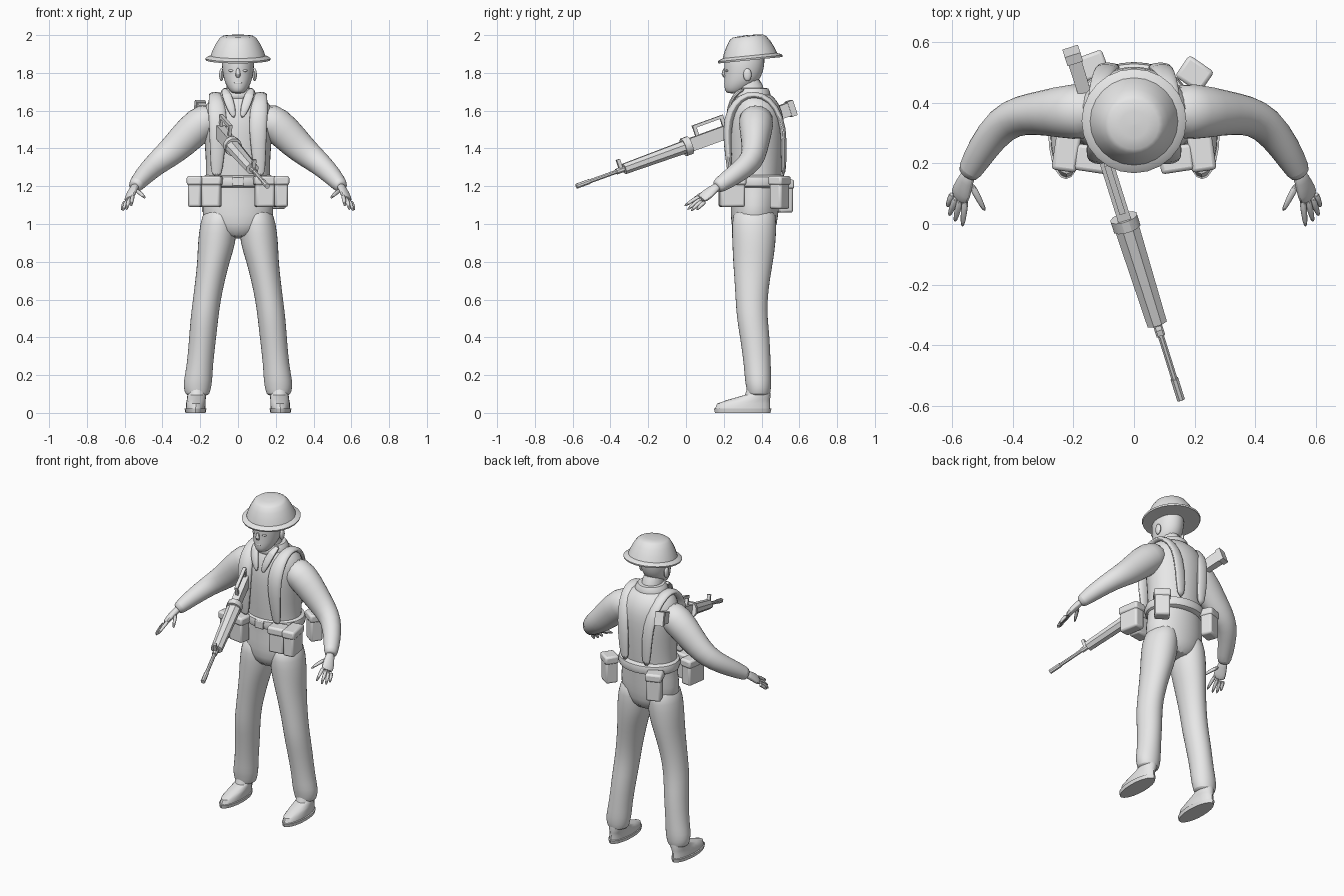
import bpy, bmesh, math
from mathutils import Vector, Matrix

grey = bpy.data.materials.new("plain_grey")
grey.diffuse_color = (0.8, 0.8, 0.8, 1)


def finish(name, bm, subsurf=0, angle=40, bevel=0):
    bmesh.ops.recalc_face_normals(bm, faces=bm.faces[:])
    me = bpy.data.meshes.new(name)
    bm.to_mesh(me)
    bm.free()
    me.materials.append(grey)
    ob = bpy.data.objects.new(name, me)
    bpy.context.collection.objects.link(ob)
    if bevel:
        mod = ob.modifiers.new("bevel", 'BEVEL')
        mod.width, mod.segments = bevel, 2
    if subsurf:
        mod = ob.modifiers.new("smooth", 'SUBSURF')
        mod.levels = mod.render_levels = subsurf
    bpy.ops.object.select_all(action='DESELECT')
    ob.select_set(True)
    bpy.context.view_layer.objects.active = ob
    bpy.ops.object.shade_smooth_by_angle(angle=math.radians(angle))
    return ob


def skin(name, rings, **kw):
    """Join rings of points with quads and cap both ends."""
    bm = bmesh.new()
    vs = [[bm.verts.new(p) for p in r] for r in rings]
    n = len(vs[0])
    for a, b in zip(vs, vs[1:]):
        for i in range(n):
            j = (i + 1) % n
            bm.faces.new((a[i], a[j], b[j], b[i]))
    bm.faces.new(vs[0])
    bm.faces.new(vs[-1])
    return finish(name, bm, **kw)


def loft(name, secs, n=16, **kw):
    """Level oval sections: z, cx, cy, rx, ry."""
    ang = [2 * math.pi * i / n for i in range(n)]
    return skin(name, [[(cx + rx * math.cos(a), cy + ry * math.sin(a), z) for a in ang]
                       for z, cx, cy, rx, ry in secs], **kw)


def tube(name, pts, radii, ref, n=12, **kw):
    """Sections square to a path; each radius pair is (along ref, across ref)."""
    pts = [Vector(p) for p in pts]
    rings = []
    k = math.sqrt(2) if n == 4 else 1
    for i, p in enumerate(pts):
        t = (pts[min(i + 1, len(pts) - 1)] - pts[max(i - 1, 0)]).normalized()
        u = Vector(ref)
        u = (u - t * u.dot(t)).normalized()
        v = t.cross(u)
        a, b = radii[i]
        rings.append([p + k * (u * a * math.cos(w) + v * b * math.sin(w))
                      for w in [2 * math.pi * (j + 0.5) / n for j in range(n)]])
    return skin(name, rings, **kw)


def box(name, loc, size, turn=0, bevel=0.012):
    bm = bmesh.new()
    bmesh.ops.create_cube(bm, size=1, matrix=Matrix.Translation(loc) @ Matrix.Rotation(turn, 4, 'Z')
                          @ Matrix.Diagonal((*size, 1)))
    return finish(name, bm, bevel=bevel)


def ball(name, loc, size):
    bm = bmesh.new()
    bmesh.ops.create_uvsphere(bm, u_segments=12, v_segments=8, radius=1,
                              matrix=Matrix.Translation(loc) @ Matrix.Diagonal((*size, 1)))
    return finish(name, bm)


# torso, neck, collar and head
loft("torso", [(.92, 0, .36, .09, .1), (1, 0, .36, .19, .125), (1.1, 0, .365, .192, .13),
               (1.2, 0, .37, .175, .132), (1.3, 0, .37, .17, .142), (1.42, 0, .37, .178, .15),
               (1.52, 0, .37, .188, .153), (1.6, 0, .37, .19, .143), (1.66, 0, .365, .155, .115),
               (1.7, 0, .355, .085, .08)], n=20, subsurf=1)
loft("neck", [(1.6, 0, .36, .07, .08), (1.68, 0, .345, .063, .075), (1.79, 0, .325, .063, .075)], subsurf=1)
loft("collar", [(1.64, 0, .355, .12, .105), (1.69, 0, .35, .1, .1), (1.725, 0, .355, .08, .083),
                (1.715, 0, .352, .065, .07)], subsurf=1)
loft("head", [(1.69, 0, .255, .028, .035), (1.705, 0, .262, .045, .058), (1.74, 0, .285, .068, .085),
              (1.78, 0, .302, .08, .1), (1.83, 0, .308, .087, .108), (1.88, 0, .31, .088, .11),
              (1.94, 0, .315, .07, .09), (1.96, 0, .315, .03, .04)], subsurf=1)
tube("nose", [(0, .207, 1.83), (0, .195, 1.79), (0, .21, 1.775)], [(.008, .008), (.016, .015), (.012, .008)],
     (1, 0, 0), n=8, subsurf=1)
ball("mouth", (0, .212, 1.745), (.025, .01, .008))

# steel helmet: wide brim and tapered crown, tipped forward
brim = [(.13, -.008), (.17, -.01), (.173, 0), (.165, .006), (.145, .014), (.134, .045), (.115, .082),
        (.097, .108), (.082, .118), (.045, .122), (.004, .124)]
tip = Matrix.Translation((0, .34, 1.877)) @ Matrix.Rotation(.1, 4, 'X')
skin("helmet", [[tip @ Vector((r * math.cos(a), r * math.sin(a), z))
                 for a in [2 * math.pi * i / 24 for i in range(24)]] for r, z in brim])

for s, side in ((-1, "right"), (1, "left")):
    def mx(pts):
        return [(s * x, y, z) for x, y, z in pts]

    # face details
    ball(side + "_ear", (s * .088, .325, 1.79), (.012, .022, .034))
    ball(side + "_eye", (s * .034, .218, 1.812), (.016, .01, .007))
    # trouser leg and shoe
    loft(side + "_leg", [(z, s * cx, cy, rx, ry) for z, cx, cy, rx, ry in (
        (1.1, .09, .365, .085, .11), (1, .104, .36, .1, .122), (.9, .112, .36, .103, .117),
        (.8, .13, .355, .087, .108), (.7, .148, .35, .08, .095), (.6, .165, .347, .075, .086),
        (.5, .178, .35, .075, .083), (.4, .187, .365, .073, .08), (.25, .202, .378, .07, .072),
        (.17, .212, .382, .078, .072), (.13, .215, .385, .073, .066), (.1, .215, .385, .066, .062),
        (.09, .215, .385, .05, .05))], subsurf=1)
    loft(side + "_shoe", [(z, s * cx, cy, rx, ry) for z, cx, cy, rx, ry in (
        (0, .225, .3, .053, .147), (.022, .225, .3, .058, .152), (.024, .224, .3, .052, .146),
        (.05, .223, .305, .052, .14), (.07, .221, .335, .05, .11), (.095, .218, .38, .05, .068),
        (.15, .216, .385, .05, .055))], n=20)
    # sleeve
    tube(side + "_arm", mx([(.11, .37, 1.575), (.2, .372, 1.535), (.3, .367, 1.432), (.37, .36, 1.368),
                            (.435, .335, 1.318), (.5, .25, 1.255), (.545, .17, 1.2), (.55, .162, 1.195)]),
         [(.09, .085), (.098, .1), (.075, .088), (.068, .075), (.062, .063), (.053, .053),
          (.043, .04), (.03, .028)], (0, 1, 0), n=14, subsurf=1)
    # hand
    spread = (s * .7, .5, -.5)
    tube(side + "_palm", mx([(.54, .175, 1.205), (.555, .145, 1.183), (.57, .105, 1.152), (.58, .078, 1.128)]),
         [(.025, .022), (.03, .021), (.041, .02), (.038, .013)], spread, n=10, subsurf=1)
    fingers = (((.556, .088, 1.153), (.567, -.012, 1.092)), ((.572, .088, 1.138), (.592, .005, 1.073)),
               ((.586, .092, 1.126), (.611, .025, 1.067)), ((.598, .103, 1.118), (.617, .055, 1.072)),
               ((.54, .135, 1.178), (.49, .04, 1.135)))
    for i, (a, b) in enumerate(fingers):
        a, b = Vector(a), Vector(b)
        path = [a, a.lerp(b, .5) + Vector((0, 0, .006)), b]
        tube(f"{side}_finger_{i}", mx(path), [(.013, .013), (.012, .012), (.007, .007)], spread,
             n=8, subsurf=1)
    # webbing strap over the shoulder, with lapel
    tube(side + "_strap", mx([(.115, .235, 1.24), (.11, .225, 1.36), (.105, .215, 1.5), (.11, .235, 1.6),
                              (.118, .29, 1.67), (.122, .36, 1.692), (.118, .44, 1.665), (.1, .505, 1.57),
                              (.085, .522, 1.44), (.075, .515, 1.24)]),
         [(.03, .013), (.038, .018), (.05, .025), (.05, .025), (.038, .02), (.033, .018), (.035, .018),
          (.035, .016), (.04, .016), (.03, .014)], (1, 0, 0), subsurf=1)
    tube(side + "_lapel", mx([(.075, .31, 1.715), (.062, .255, 1.69), (.035, .225, 1.61), (.02, .222, 1.56)]),
         [(.015, .012), (.03, .012), (.028, .012), (.008, .008)], (1, 0, 0), n=8, subsurf=1)
    # front ammunition pouches with lids
    for part, loc, size, turn in (("front", (.14, .215, 1.17), (.1, .075, .16), .15),
                                  ("side", (.222, .245, 1.17), (.07, .13, .16), .15)):
        x, y, z = loc
        box(f"{side}_{part}_pouch", (s * x, y, z), size, s * turn)
        box(f"{side}_{part}_pouch_lid", (s * x, y, z + .06), (size[0] + .012, size[1] + .012, .05), s * turn)

# belt, buckle and rear pouches
loft("belt", [(1.19, 0, .375, .17, .13), (1.2, 0, .375, .187, .152), (1.225, 0, .375, .194, .16),
              (1.25, 0, .375, .187, .154), (1.26, 0, .375, .17, .135)], n=28)
box("buckle", (0, .22, 1.225), (.06, .02, .05), bevel=.005)
for name, x, y, z, turn in (("rear_left_pouch", .2, .495, 1.165, -.6), ("rear_right_pouch", -.14, .52, 1.145, .35)):
    box(name, (x, y, z), (.09, .075, .17), turn)
    box(name + "_lid", (x, y, z + .065), (.1, .085, .05), turn)

# rifle slung across the body
butt, muzzle = Vector((-.205, .565, 1.615)), Vector((.155, -.58, 1.2))
axis = (muzzle - butt).normalized()
up = (Vector((0, 0, 1)) - axis * axis.z).normalized()


def gun(name, t0, t1, r0, r1=None, lift=0, n=4):
    a, b = (butt.lerp(muzzle, t) + up * lift for t in (t0, t1))
    tube("rifle_" + name, [a, b], [r0, r1 or r0], up, n=n, angle=30)


gun("butt_plate", -.005, .02, (.042, .027))
gun("stock", .02, .22, (.036, .023), (.03, .02))
gun("receiver", .22, .48, (.035, .022))
gun("band", .475, .505, (.05, .047), n=12)
gun("handguard", .5, .78, (.036, .044), (.03, .036), n=8)
gun("barrel", .78, .97, (.011, .011), n=8)
gun("front_sight", .785, .8, (.034, .01), lift=.025)
gun("sight_base", .78, .815, (.016, .016), n=8)
gun("flash_hider", .94, 1, (.014, .014), n=8)
gun("carry_handle", .3, .44, (.008, .01), lift=.085)
for i, t in enumerate((.3, .425)):
    gun(f"handle_post_{i}", t, t + .015, (.03, .008), lift=.06)
